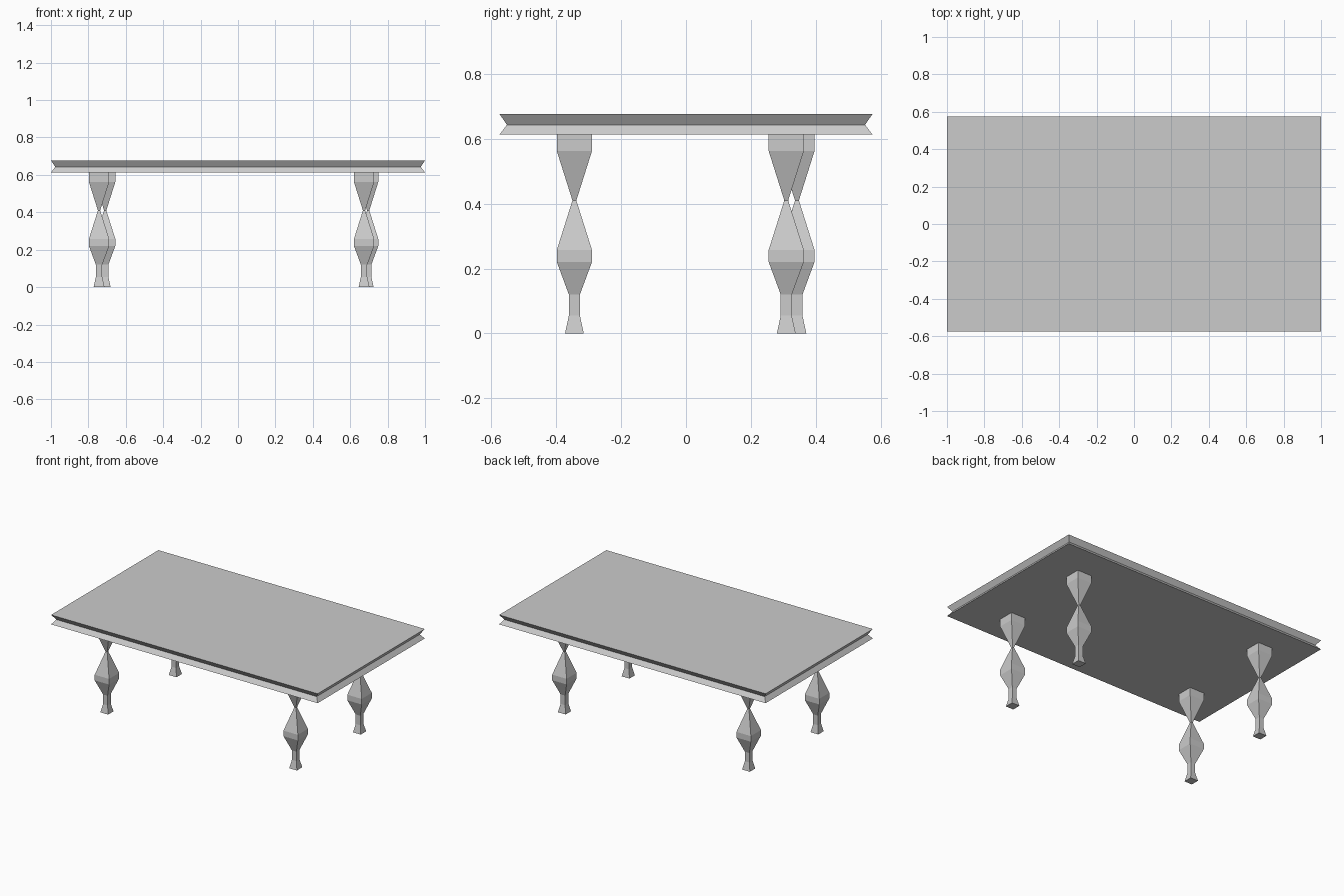
import bpy, bmesh

if "Cube" in bpy.data.objects:
    bpy.data.objects.remove(bpy.data.objects["Cube"])


def square_loft(name, rings, location=(0, 0, 0)):
    """Stack rectangular rings (half_x, half_y, z) into a closed flat-shaded solid."""
    bm = bmesh.new()
    loops = [[bm.verts.new((sx * hx, sy * hy, z))
              for sx, sy in ((-1, -1), (1, -1), (1, 1), (-1, 1))]
             for hx, hy, z in rings]
    for low, high in zip(loops, loops[1:]):
        for i in range(4):
            j = (i + 1) % 4
            bm.faces.new((low[i], low[j], high[j], high[i]))
    bm.faces.new(loops[0][::-1])
    bm.faces.new(loops[-1])
    mesh = bpy.data.meshes.new(name)
    bm.to_mesh(mesh)
    bm.free()
    obj = bpy.data.objects.new(name, mesh)
    obj.location = location
    bpy.context.collection.objects.link(obj)
    return obj


# Table top with a V groove running round its edge
square_loft("table_top", [(1.0, 0.575, 0.613), (0.977, 0.552, 0.643), (1.0, 0.575, 0.677)])

# Square baluster legs: (half width, height)
profile = [(0.029, 0), (0.017, 0.055), (0.017, 0.12), (0.054, 0.22),
           (0.054, 0.258), (0.006, 0.41), (0.054, 0.562), (0.054, 0.613)]

# The legs are placed slightly unevenly
legs = {
    "front_left_leg": (-0.743, -0.344),
    "front_right_leg": (0.674, -0.344),
    "back_left_leg": (-0.710, 0.342),
    "back_right_leg": (0.696, 0.309),
}
for name, (x, y) in legs.items():
    square_loft(name, [(w, w, z) for w, z in profile], (x, y, 0))
